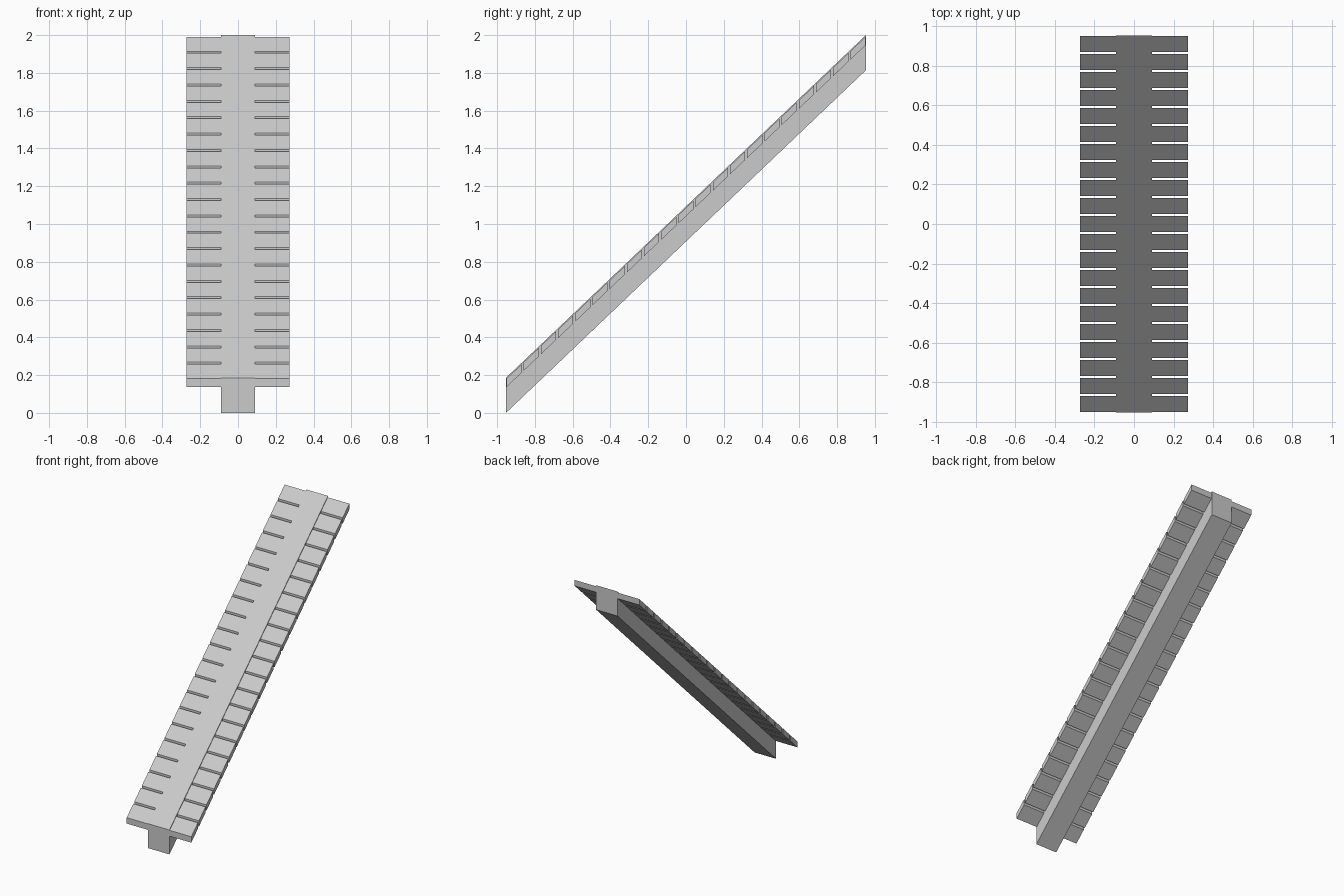
import bpy, bmesh

if "Cube" in bpy.data.objects:
    bpy.data.objects.remove(bpy.data.objects["Cube"])

SLOPE = 0.952          # rise per unit of depth
HALF_LEN = 0.953       # half depth of the central beam
BEAM_H = 0.186         # vertical height of the beam
BEAM_X = 0.09          # half width of the beam
WING_X = 0.272         # outer edge of the side slats
COUNT, SLAT, END = 21, 0.080, 0.950


def beam_bottom(y):
    return (y + HALF_LEN) * SLOPE


def sheared_block(bm, x0, x1, y0, y1, low, high):
    """Block with vertical ends whose top and bottom follow the incline."""
    profile = [(y0, low), (y1, low), (y1, high), (y0, high)]
    rings = [[bm.verts.new((x, y, beam_bottom(y) + h)) for y, h in profile]
             for x in (x0, x1)]
    bm.faces.new(rings[0])
    bm.faces.new(rings[1][::-1])
    for i in range(4):
        j = (i + 1) % 4
        bm.faces.new((rings[0][i], rings[1][i], rings[1][j], rings[0][j]))


def finish(bm, name):
    bmesh.ops.recalc_face_normals(bm, faces=bm.faces)
    mesh = bpy.data.meshes.new(name)
    bm.to_mesh(mesh)
    bm.free()
    obj = bpy.data.objects.new(name, mesh)
    bpy.context.collection.objects.link(obj)
    return obj


# Central inclined beam
bm = bmesh.new()
sheared_block(bm, -BEAM_X, BEAM_X, -HALF_LEN, HALF_LEN, 0, BEAM_H)
finish(bm, "central_beam")

# Row of slats on one side, mirrored to the other
bm = bmesh.new()
pitch = (2 * END - SLAT) / (COUNT - 1)
for i in range(COUNT):
    y = -END + i * pitch
    sheared_block(bm, BEAM_X, WING_X, y, y + SLAT, 0.134, 0.179)
slats = finish(bm, "side_slats")
slats.modifiers.new("Mirror", 'MIRROR').use_mirror_merge = False
